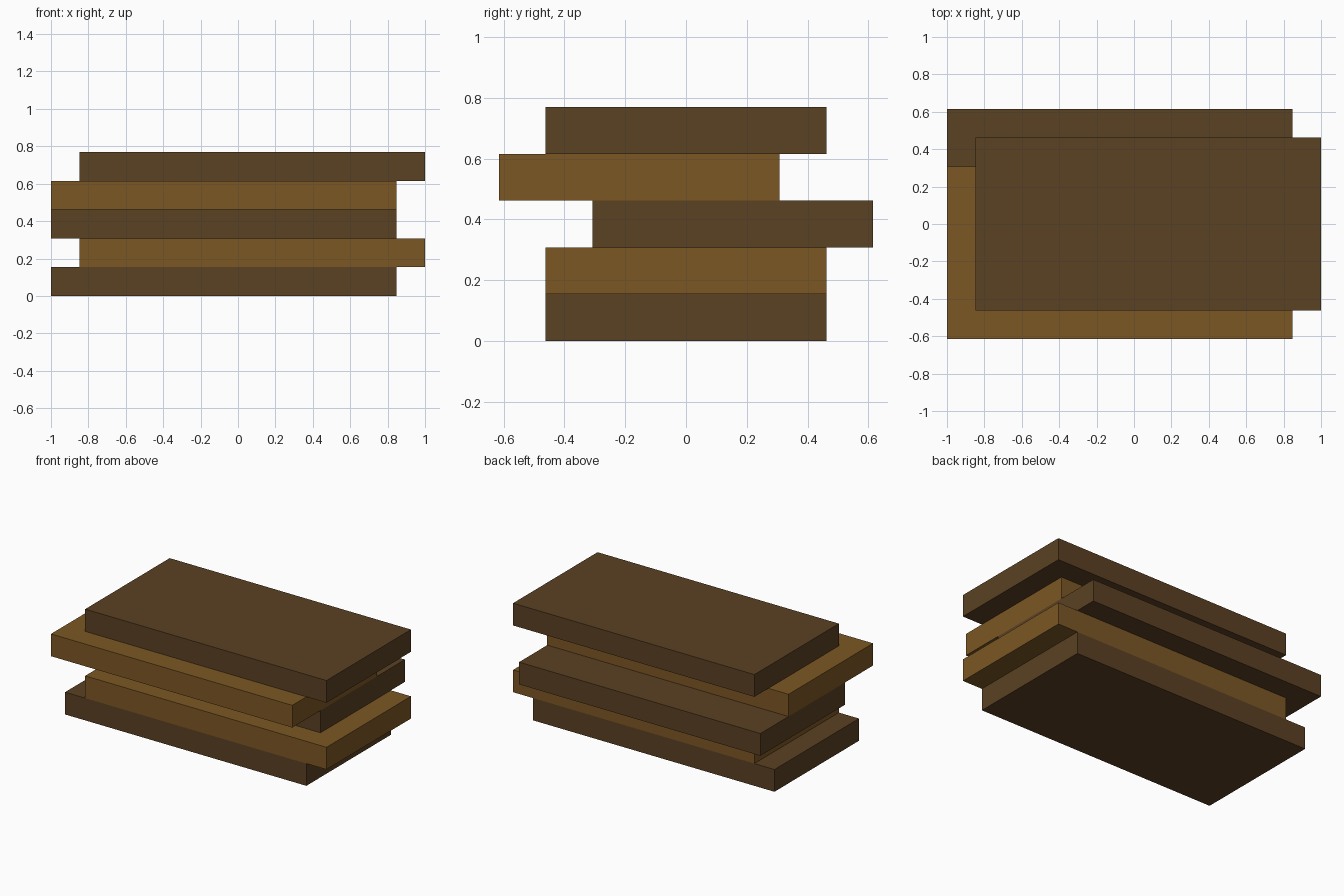
import bpy
from mathutils import Matrix, Vector
import bmesh

cube = bpy.data.objects.get("Cube")
if cube:
    bpy.data.objects.remove(cube, do_unlink=True)


def linear(c):
    c /= 255
    return c / 12.92 if c <= 0.04045 else ((c + 0.055) / 1.055) ** 2.4


def make_material(name, rgb):
    colour = (*[linear(c) for c in rgb], 1.0)
    mat = bpy.data.materials.new(name)
    mat.use_nodes = True
    mat.diffuse_color = colour
    bsdf = mat.node_tree.nodes["Principled BSDF"]
    bsdf.inputs["Base Color"].default_value = colour
    bsdf.inputs["Roughness"].default_value = 0.9
    return mat


dark = make_material("dark brown wood", (91, 65, 35))
light = make_material("light brown wood", (124, 87, 36))

# The stack sits on a regular unit grid: each slab is 12 x 6 x 1 units
UNIT = 2 / 13
SIZE = Vector((12, 6, 1)) * UNIT


def make_slab(name, x_shift, y_shift, level, mat):
    centre = Vector((x_shift, y_shift, level + 0.5)) * UNIT
    mesh = bpy.data.meshes.new(name)
    bm = bmesh.new()
    bmesh.ops.create_cube(bm, size=1, matrix=Matrix.Diagonal((*SIZE, 1)))
    bm.to_mesh(mesh)
    bm.free()
    mesh.materials.append(mat)
    slab = bpy.data.objects.new(name, mesh)
    slab.location = centre
    bpy.context.collection.objects.link(slab)


# Slabs from bottom to top, each pushed off centre by half or one unit
slabs = [
    ("bottom_slab", -0.5, 0, dark),
    ("lower_slab", 0.5, 0, light),
    ("middle_slab", -0.5, 1, dark),
    ("upper_slab", -0.5, -1, light),
    ("top_slab", 0.5, 0, dark),
]
for level, (name, x_shift, y_shift, mat) in enumerate(slabs):
    make_slab(name, x_shift, y_shift, level, mat)
